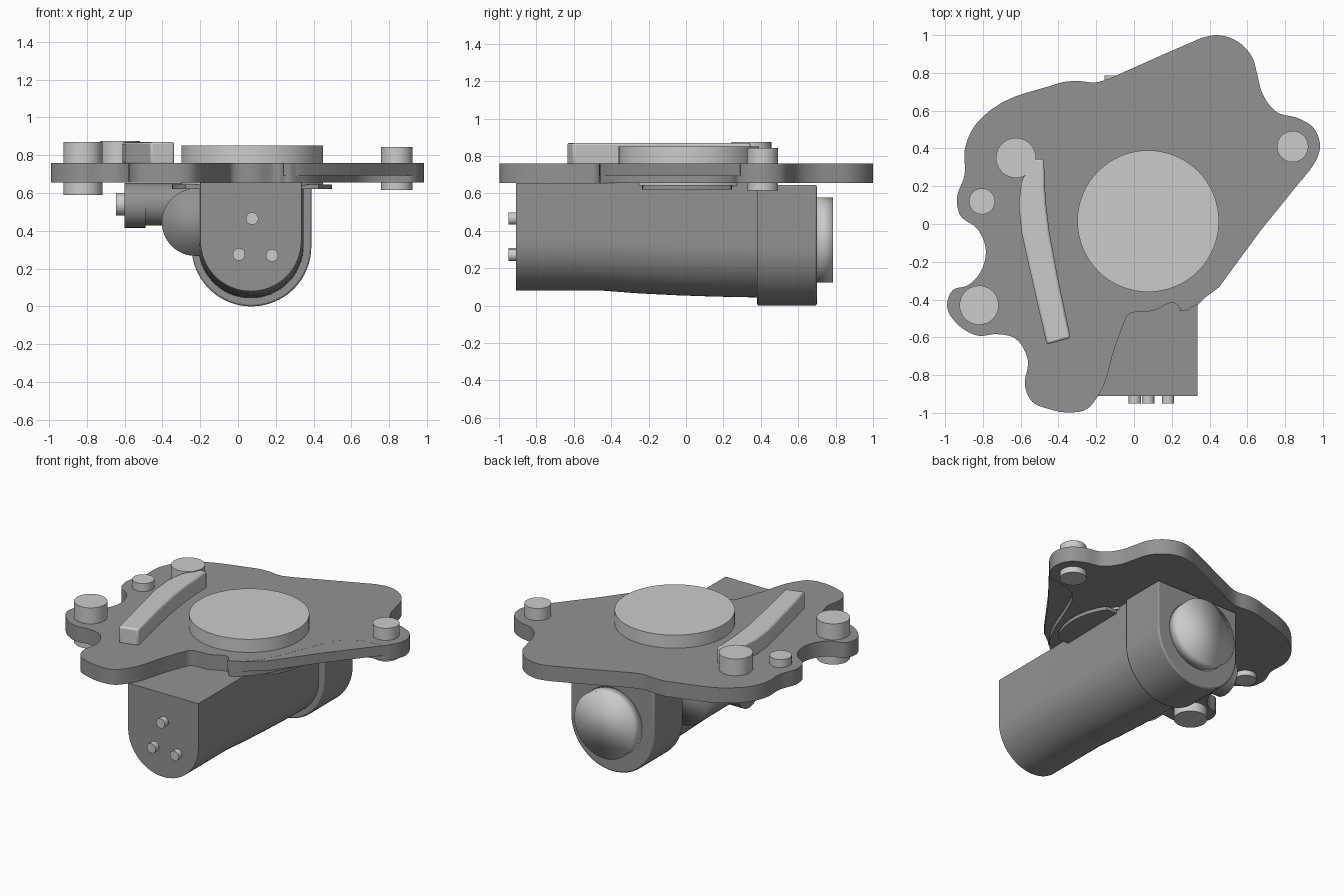
import bpy, bmesh, math
from mathutils import Vector

if "Cube" in bpy.data.objects:
    bpy.data.objects.remove(bpy.data.objects["Cube"])

dark = bpy.data.materials.new("dark_grey")
dark.diffuse_color = (.29, .29, .29, 1)
dark.use_nodes = True
dark.node_tree.nodes["Principled BSDF"].inputs["Base Color"].default_value = dark.diffuse_color


def finish(name, bm, angle=35, bevel=0, mat=None):
    bmesh.ops.recalc_face_normals(bm, faces=bm.faces)
    me = bpy.data.meshes.new(name)
    bm.to_mesh(me)
    bm.free()
    ob = bpy.data.objects.new(name, me)
    bpy.context.collection.objects.link(ob)
    if mat:
        me.materials.append(mat)
    if bevel:
        mod = ob.modifiers.new("bevel", 'BEVEL')
        mod.width, mod.segments, mod.limit_method = bevel, 2, 'ANGLE'
        mod.angle_limit = math.radians(50)
    bpy.ops.object.select_all(action='DESELECT')
    ob.select_set(True)
    bpy.context.view_layer.objects.active = ob
    bpy.ops.object.shade_smooth_by_angle(angle=math.radians(angle))
    return ob


def loft(name, rings, **kw):
    bm = bmesh.new()
    vs = [[bm.verts.new(p) for p in r] for r in rings]
    n = len(vs[0])
    for a, b in zip(vs, vs[1:]):
        for i in range(n):
            bm.faces.new((a[i], a[(i + 1) % n], b[(i + 1) % n], b[i]))
    bm.faces.new(vs[0])
    bm.faces.new(vs[-1])
    return finish(name, bm, **kw)


def slab(name, pts, z0, z1, **kw):
    return loft(name, [[(p[0], p[1], z) for p in pts] for z in (z0, z1)], **kw)


def cyl(name, axis, a, b, c1, c2, r, n=48, **kw):
    """Cylinder along an axis from a to b, centred on the other two coordinates."""
    rings = []
    for t in (a, b):
        ring = []
        for i in range(n):
            u = 2 * math.pi * i / n
            p = [c1 + r * math.cos(u), c2 + r * math.sin(u)]
            p.insert('xyz'.index(axis), t)
            ring.append(p)
        rings.append(ring)
    return loft(name, rings, **kw)


def smooth_loop(pts, steps=5):
    """Closed curve through points, tangents weighted by segment length."""
    P = [Vector(p) for p in pts]
    n = len(P)
    T = []
    for i in range(n):
        d0, d1 = P[i] - P[i - 1], P[(i + 1) % n] - P[i]
        l0, l1 = d0.length, d1.length
        T.append((d1 / l1 * l0 + d0 / l0 * l1) / (l0 + l1))
    out = []
    for i in range(n):
        a, b = P[i], P[(i + 1) % n]
        L = (b - a).length
        for k in range(steps):
            t = k / steps
            out.append(a * (2*t**3 - 3*t*t + 1) + T[i] * L * (t**3 - 2*t*t + t)
                       + b * (3*t*t - 2*t**3) + T[(i + 1) % n] * L * (t**3 - t*t))
    return out


def u_ring(y, cx, r, z0, top, n=32):
    """Flat-topped section with a round bottom."""
    ring = [(cx - r, y, top)]
    for i in range(n + 1):
        u = math.pi + math.pi * i / n
        ring.append((cx + r * math.cos(u), y, z0 + r + r * math.sin(u)))
    return ring + [(cx + r, y, top)]


# Mounting plate
outline = [(.44, 1), (.55, .965), (.625, .885), (.655, .78), (.68, .69), (.76, .59), (.87, .56),
           (.95, .51), (.985, .41), (.96, .33), (.92, .28), (.86, .265), (.76, .25), (.67, .2),
           (.56, 0), (.48, -.2), (.41, -.33), (.34, -.41), (.255, -.46), (.22, -.42),
           (.1, -.46), (-.035, -.485), (-.055, -.53), (-.1, -.65), (-.19, -.91),
           (-.25, -.98), (-.35, -.998),
           (-.45, -.98), (-.54, -.94), (-.577, -.86), (-.562, -.72), (-.63, -.605),
           (-.73, -.583), (-.82, -.592), (-.93, -.535), (-.989, -.44), (-.96, -.35),
           (-.88, -.325), (-.81, -.25), (-.785, -.13), (-.83, -.025), (-.92, .045),
           (-.938, .13), (-.897, .26), (-.895, .4), (-.85, .51), (-.75, .61), (-.44, .732),
           (-.37, .752), (-.3, .757), (-.2, .75), (-.12, .775), (-.05, .806), (.3, .96), (.36, .985)]
slab("mounting_plate", smooth_loop(outline), .655, .76, mat=dark)

# Thinner web filling the concave edge of the plate
slab("plate_web", [(.24, -.462), (.26, -.461), (.34, -.425), (.37, -.395), (.45, -.335),
                   (.67, -.035), (.86, .2), (.935, .29), (.8, .35), (.5, .2), (.35, -.2)],
     .692, .7595, mat=dark)

# Output disc and its lower flange (a disc with two flats)
cyl("output_disc", 'z', .64, .85, .075, .015, .375, n=64)
flange = []
for i in range(64):
    u = 2 * math.pi * i / 64
    flange.append((.075 + .423 * math.cos(u), .005 + max(-.24, min(.24, .423 * math.sin(u)))))
slab("lower_flange", flange, .62, .645, mat=dark)

# Plate bolts: x, y, radius, bottom, top
for i, (x, y, r, z0, z1) in enumerate([(-.82, -.43, .104, .59, .87), (-.625, .35, .106, .66, .875),
                                       (-.805, .12, .069, .62, .815), (.84, .41, .083, .615, .843)]):
    cyl(f"bolt_{i + 1}", 'z', z0, z1, x, y, r, n=40)

# Curved rib on the plate
left = [(-.54, .345), (-.597, .22), (-.61, .1), (-.595, -.05), (-.53, -.34), (-.462, -.638)]
right = [(-.335, -.603), (-.4, -.3), (-.447, -.05), (-.465, .1), (-.472, .2), (-.477, .345)]
slab("curved_rib", left + right, .75, .87, bevel=.012)

# Motor body, tail housing and end cap
sections = [(-.91, .267, .08), (-.45, .267, .08), (-.25, .27, .065),
            (-.05, .274, .055), (.15, .278, .048), (.4, .28, .043)]
loft("motor_body", [u_ring(y, .068, r, z, .655) for y, r, z in sections], mat=dark)
loft("tail_housing", [u_ring(y, .071, .317, 0, .645) for y in (.38, .70)], bevel=.01, mat=dark)
cyl("end_cap", 'y', .69, .787, .071, .35, .228, n=48, angle=180)

# Terminal pins on the motor front
for i, (x, z) in enumerate([(.075, .465), (.005, .275), (.18, .27)]):
    cyl(f"terminal_pin_{i + 1}", 'y', -.95, -.9, x, z, .033, n=24)

# Side solenoid: drum beside the motor, cross tube, collar and plug
cyl("side_drum", 'y', -.2, .35, -.225, .445, .178, angle=180, mat=dark)
cyl("cross_tube", 'x', -.5, -.15, .17, .54, .112, mat=dark)
cyl("tube_collar", 'x', -.6, -.49, .17, .535, .119, mat=dark)
cyl("plug", 'x', -.645, -.59, .17, .54, .06, n=32)
